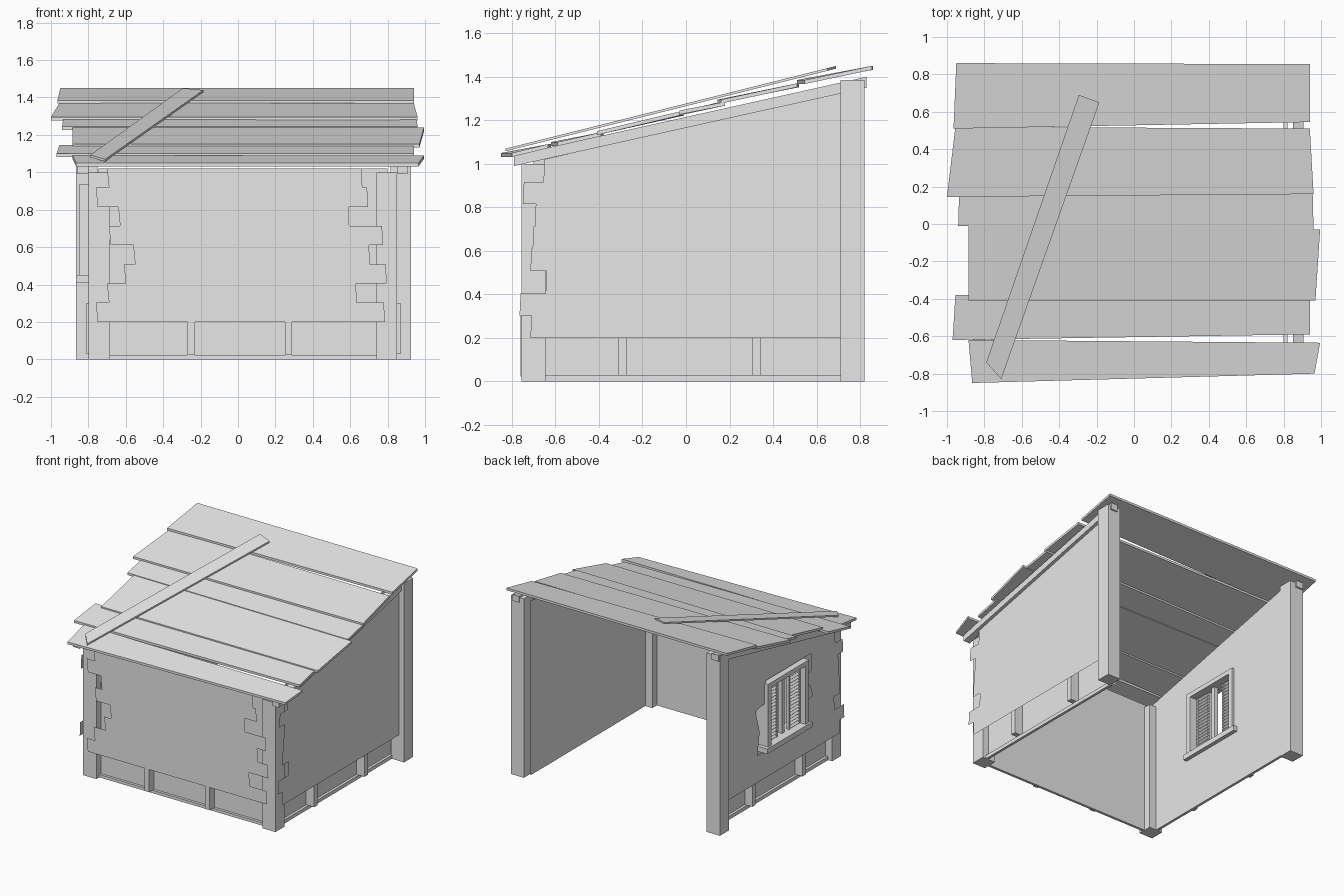
import bpy, bmesh, math
from mathutils import Matrix, Vector

cube = bpy.data.objects.get("Cube")
if cube:
    bpy.data.objects.remove(cube, do_unlink=True)

grey = bpy.data.materials.new("plain_grey")
grey.use_nodes = True
grey.diffuse_color = (0.8, 0.8, 0.8, 1)
grey.node_tree.nodes["Principled BSDF"].inputs["Base Color"].default_value = (0.8, 0.8, 0.8, 1)


def finish(name, bm):
    mesh = bpy.data.meshes.new(name)
    bm.to_mesh(mesh)
    bm.free()
    mesh.materials.append(grey)
    obj = bpy.data.objects.new(name, mesh)
    bpy.context.collection.objects.link(obj)
    return obj


def box(name, x, y, z, tilt=0):
    """Box from three (low, high) ranges, optionally tilted about the y axis."""
    size = [b - a for a, b in (x, y, z)]
    middle = [(a + b) / 2 for a, b in (x, y, z)]
    bm = bmesh.new()
    bmesh.ops.create_cube(bm, size=1, matrix=Matrix.Translation(middle)
                          @ Matrix.Rotation(tilt, 4, 'Y')
                          @ Matrix.Diagonal((*size, 1)))
    return finish(name, bm)


def slab(name, corners, thickness):
    """Board whose top face has the given corners."""
    bm = bmesh.new()
    top = bm.faces.new([bm.verts.new(c) for c in corners])
    extra = bmesh.ops.extrude_face_region(bm, geom=[top], use_keep_orig=True)
    for v in extra["geom"]:
        if isinstance(v, bmesh.types.BMVert):
            v.co.z -= thickness
    bmesh.ops.recalc_face_normals(bm, faces=bm.faces)
    return finish(name, bm)


def sheet(name, place, normal, *loops):
    """Flat sheet from an outline and optional hole outlines."""
    bm = bmesh.new()
    edges = []
    for loop in loops:
        verts = [bm.verts.new(place(u, v)) for u, v in loop]
        edges += [bm.edges.new((a, b)) for a, b in zip(verts, verts[1:] + verts[:1])]
    bmesh.ops.triangle_fill(bm, edges=edges, use_beauty=True, normal=normal)
    for face in bm.faces:
        face.normal_update()
        if face.normal.dot(Vector(normal)) < 0:
            face.normal_flip()
    bmesh.ops.dissolve_limit(bm, angle_limit=0.01, verts=bm.verts, edges=bm.edges)
    return finish(name, bm)


def broken_edge(values, lean=0.01):
    """Stepped plaster edge, listed from the top row down."""
    step = 0.82 / len(values)
    points = []
    for i, u in enumerate(values):
        points += [(u, 1.02 - i * step), (u + lean, 1.02 - (i + 1) * step)]
    return points


def slope(y):
    return 1.04 + (y + 0.79) * 0.222


def front(y):
    return lambda u, v: (u, y, v)


def side(x):
    return lambda u, v: (x, u, v)


# Corner posts and sloping roof beams
for label, x_front, x_back, x_beam in (
        ("left", (0.74, 0.85), (0.815, 0.925), (0.85, 0.905)),
        ("right", (-0.80, -0.685), (-0.865, -0.75), (-0.86, -0.80))):
    box("front_post_" + label, x_front, (-0.755, -0.645), (0, 1.0))
    box("back_post_" + label, x_back, (0.71, 0.82), (0, 1.385))
    a, b = x_beam
    slab("roof_beam_" + label, [(x, y, slope(y)) for x, y in
         ((a, -0.79), (b, -0.79), (b, 0.83), (a, 0.83))], 0.05)

# Inner walls, the right one with a window opening
wall_side = [(-0.70, 0), (0.76, 0), (0.76, slope(0.76) - 0.03), (-0.70, slope(-0.70) - 0.03)]
opening = [(-0.25, 0.45), (0.17, 0.45), (0.17, 0.9), (-0.25, 0.9)]
sheet("front_wall", front(-0.70), (0, -1, 0),
      [(-0.745, 0), (0.80, 0), (0.80, 1.02), (-0.745, 1.02)])
sheet("left_wall", side(0.80), (1, 0, 0), wall_side)
sheet("right_wall", side(-0.745), (-1, 0, 0), wall_side, opening)

# Base rails and short studs
box("front_base_rail", (-0.70, 0.75), (-0.72, -0.70), (0, 0.022))
box("left_base_rail", (0.80, 0.82), (-0.66, 0.72), (0, 0.028))
box("right_base_rail", (-0.765, -0.745), (-0.66, 0.72), (0, 0.028))
for x in (-0.25, 0.27):
    box("front_stud", (x - 0.02, x + 0.02), (-0.76, -0.70), (0.022, 0.3))
for y in (-0.29, 0.325):
    box("left_stud", (0.80, 0.87), (y - 0.02, y + 0.02), (0.028, 0.3))
    box("right_stud", (-0.81, -0.745), (y - 0.02, y + 0.02), (0.028, 0.3))

# Broken plaster skins
left_edge = broken_edge([-0.70, -0.76, -0.64, -0.69, -0.56, -0.61, -0.70, -0.76])
right_edge = broken_edge([0.66, 0.69, 0.59, 0.77, 0.70, 0.79, 0.63, 0.78], 0.005)
sheet("front_plaster", front(-0.765), (0, -1, 0), left_edge + right_edge[::-1])

side_edge = broken_edge([-0.65, -0.745, -0.69, -0.70, -0.71, -0.64, -0.76, -0.71], -0.005)
side_skin = side_edge + [(0.72, 0.2), (0.72, slope(0.72) - 0.04)]
hole = [(-0.31, 0.41), (0.3, 0.41), (0.27, 0.58), (0.32, 0.76), (0.2, 0.78),
        (0.19, 0.95), (-0.36, 0.95), (-0.36, 0.82), (-0.30, 0.8), (-0.38, 0.62), (-0.31, 0.6)]
sheet("left_plaster", side(0.88), (1, 0, 0), side_skin)
sheet("right_plaster", side(-0.82), (-1, 0, 0), side_skin, hole)

# Window frame, sill and louvred shutters
depth = (-0.85, -0.725)
box("window_sill", (-0.865, -0.715), (-0.31, 0.24), (0.41, 0.45))
box("window_head", depth, (-0.29, 0.21), (0.9, 0.935))
for y in (-0.27, 0.19):
    box("window_jamb", depth, (y - 0.02, y + 0.02), (0.45, 0.9))
box("window_mullion", (-0.80, -0.765), (-0.06, -0.03), (0.45, 0.9))
for a, b in ((-0.25, -0.11), (0.03, 0.17)):
    for edge in (a, b - 0.015):
        box("shutter_stile", (-0.805, -0.785), (edge, edge + 0.015), (0.45, 0.9))
    for i in range(18):
        z = 0.465 + i * 0.025
        box("shutter_slat", (-0.81, -0.78), (a, b), (z - 0.002, z + 0.002), math.radians(-40))

# Roof planks: front edge left/right, back edge right/left, then front and back heights
planks = [
    ((-0.865, -0.85), (0.965, -0.80), (0.995, -0.635), (-0.885, -0.62), 1.05, 1.09),
    ((-0.97, -0.62), (0.94, -0.59), (0.94, -0.39), (-0.955, -0.38), 1.1, 1.145),
    ((-0.885, -0.41), (0.97, -0.41), (0.995, -0.03), (-0.885, -0.01), 1.15, 1.24),
    ((-0.94, -0.01), (0.96, -0.03), (0.955, 0.18), (-0.935, 0.16), 1.245, 1.285),
    ((-1.0, 0.145), (0.96, 0.16), (0.94, 0.51), (-0.955, 0.52), 1.295, 1.37),
    ((-0.965, 0.51), (0.94, 0.545), (0.94, 0.855), (-0.95, 0.86), 1.385, 1.45),
]
for a, b, c, d, low, high in planks:
    slab("roof_plank", [(*a, low), (*b, low), (*c, high), (*d, high)], 0.018)

# Loose board lying diagonally across the roof
slab("diagonal_board", [(x, y, 1.277 + y * 0.25) for x, y in
     ((-0.79, -0.74), (-0.71, -0.83), (-0.185, 0.65), (-0.295, 0.69))], 0.012)
